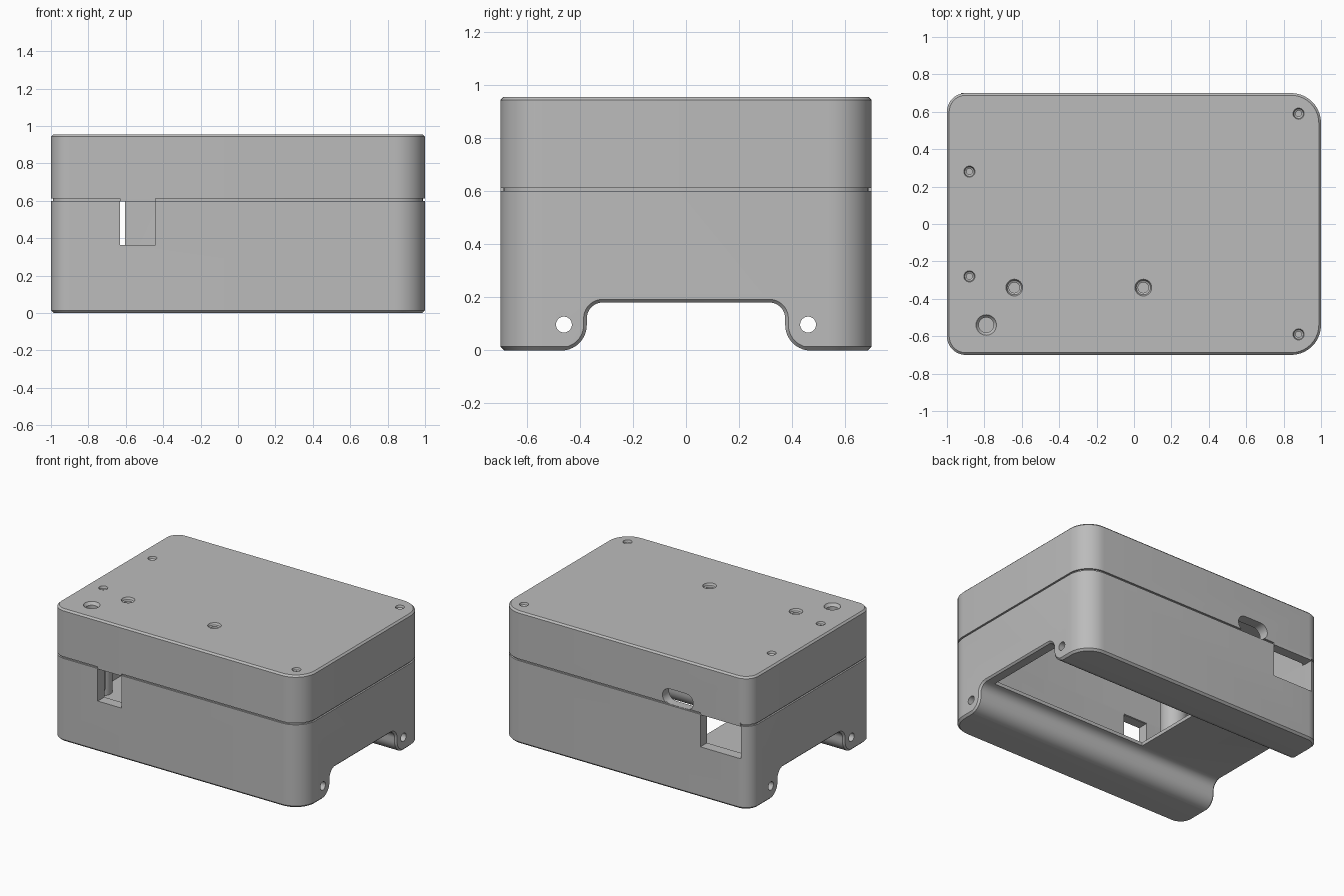
import bpy, bmesh
from math import sin, cos, pi, radians
from mathutils import Vector

cube = bpy.data.objects.get("Cube")
if cube:
    bpy.data.objects.remove(cube)

GREY = (0.5, 0.5, 0.5, 1)
mat = bpy.data.materials.new("plain_grey")
mat.use_nodes = True
mat.diffuse_color = GREY
mat.node_tree.nodes["Principled BSDF"].inputs["Base Color"].default_value = GREY


def loft(name, rings):
    """Solid through equal-length rings of points, capped at both ends."""
    bm = bmesh.new()
    loops = [[bm.verts.new(p) for p in ring] for ring in rings]
    n = len(loops[0])
    for a, b in zip(loops, loops[1:]):
        for i in range(n):
            j = (i + 1) % n
            bm.faces.new((a[i], a[j], b[j], b[i]))
    bm.faces.new(loops[0])
    bm.faces.new(loops[-1])
    bmesh.ops.recalc_face_normals(bm, faces=bm.faces)
    mesh = bpy.data.meshes.new(name)
    bm.to_mesh(mesh)
    bm.free()
    mesh.materials.append(mat)
    ob = bpy.data.objects.new(name, mesh)
    bpy.context.collection.objects.link(ob)
    return ob


def arc(cx, cy, r, start, end, steps=10):
    return [(cx + r * cos(radians(start + (end - start) * i / steps)),
             cy + r * sin(radians(start + (end - start) * i / steps)))
            for i in range(steps + 1)]


def outline(z, inset):
    """Rounded rectangle with larger corners on the +x end."""
    pts = []
    for sx, sy, r, start in ((1, 1, 0.16, 0), (-1, 1, 0.1, 90),
                             (-1, -1, 0.1, 180), (1, -1, 0.16, 270)):
        pts += arc(sx * (1 - r), sy * (0.7 - r), max(r - inset, 0.03) if inset < 0.05 else r - inset,
                   start, start + 90)
    return [(x, y, z) for x, y in pts]


def shell(name, levels):
    return loft(name, [outline(z, inset) for z, inset in levels])


def box(name, x0, x1, y0, y1, z0, z1):
    return loft(name, [[(x0, y0, z), (x1, y0, z), (x1, y1, z), (x0, y1, z)] for z in (z0, z1)])


def cylinder(name, x, y, levels):
    """Upright turned shape; levels are (z, radius)."""
    return loft(name, [[(px, py, z) for px, py in arc(x, y, r, 0, 345, 23)] for z, r in levels])


def cut(target, *cutters):
    for c in cutters:
        m = target.modifiers.new("cut", "BOOLEAN")
        m.operation = "DIFFERENCE"
        m.solver = "EXACT"
        m.object = c
        bpy.ops.object.select_all(action="DESELECT")
        bpy.context.view_layer.objects.active = target
        target.select_set(True)
        bpy.ops.object.modifier_apply(modifier=m.name)


def discard(*obs):
    for o in obs:
        bpy.data.objects.remove(o)


def channel():
    """Arched underside channel along x, flared at the ends as a chamfer."""
    half = arc(-0.47, 0.095, 0.096, -90, 0) + arc(-0.314, 0.12, 0.06, 180, 90)
    prof = half + [(-y, z) for y, z in reversed(half)]

    def section(x, off):
        pts = []
        for i, p in enumerate(prof):
            a = Vector(prof[max(i - 1, 0)])
            b = Vector(prof[min(i + 1, len(prof) - 1)])
            d = (b - a).normalized()
            pts.append((x, p[0] - d.y * off, p[1] + d.x * off))
        return [(x, -0.48 - off, -0.1)] + pts + [(x, 0.48 + off, -0.1)]

    return loft("channel_cutter", [section(-1.02, 0.032), section(-0.988, 0),
                                   section(0.988, 0), section(1.02, 0.032)])


# Lower case: chamfered foot, stepped seam at the top
case = shell("lower_case", [(0, 0.014), (0.014, 0), (0.6, 0), (0.6, 0.012), (0.612, 0.012)])
cutters = [channel(),
           shell("case_cavity", [(0.205, 0.075), (0.7, 0.075)]),
           box("floor_opening", -0.33, 0.925, -0.31, 0.31, 0.1, 0.4),
           box("front_window", -0.63, -0.44, -0.8, -0.55, 0.365, 0.6),
           box("rear_window", -0.925, -0.605, 0.55, 0.8, 0.365, 0.6)]
# Rod holes through both legs
for s in (-1, 1):
    cutters.append(loft("rod_hole", [[(x, y, z) for y, z in arc(s * 0.46, 0.097, 0.03, 0, 345, 23)]
                                     for x in (-1.2, 1.2)]))
cut(case, *cutters)
discard(*cutters)

# Lid: chamfered top, hollow inside
lid = shell("lid", [(0.612, 0), (0.943, 0), (0.955, 0.012)])
cutters = [shell("lid_cavity", [(0.5, 0.075), (0.89, 0.075)])]
screws = [(-0.88, 0.28), (-0.88, -0.28), (0.88, 0.59), (0.88, -0.59)]
recesses = [(x, y, 0.03, 0.016) for x, y in screws]
recesses += [(-0.64, -0.34, 0.045, 0.028), (0.05, -0.34, 0.045, 0.028), (-0.79, -0.54, 0.055, 0.04)]
for x, y, wide, narrow in recesses:
    cutters.append(cylinder("recess", x, y, [(0.9, narrow), (0.935, narrow),
                                             (0.94, wide * 0.85), (0.955, wide), (1, wide)]))
cut(lid, *cutters)
discard(*cutters)

# Rounded rear port across the seam
port = arc(-0.36, 0.66, 0.058, -90, 90) + arc(-0.49, 0.66, 0.058, 90, 270)
slot = loft("port_cutter", [[(x, y, z) for x, z in port] for y in (0.55, 0.8)])
cut(case, slot)
cut(lid, slot)
discard(slot)

# Lid tabs closing the seam above the windows
parts = [case, lid,
         box("front_tab", -0.63, -0.44, -0.7, -0.63, 0.597, 0.62),
         box("rear_tab", -0.925, -0.605, 0.63, 0.7, 0.597, 0.62)]

# Inner screw posts and the hanging sleeve
for i, (x, y) in enumerate(screws):
    parts.append(cylinder(f"screw_post_{i + 1}", x, y, [(0.2, 0.06), (0.895, 0.06)]))
parts.append(cylinder("button_sleeve", -0.79, -0.54, [(0.35, 0.09), (0.895, 0.09)]))

for ob in parts:
    bpy.ops.object.select_all(action="DESELECT")
    bpy.context.view_layer.objects.active = ob
    ob.select_set(True)
    bpy.ops.object.shade_smooth_by_angle(angle=radians(30))
